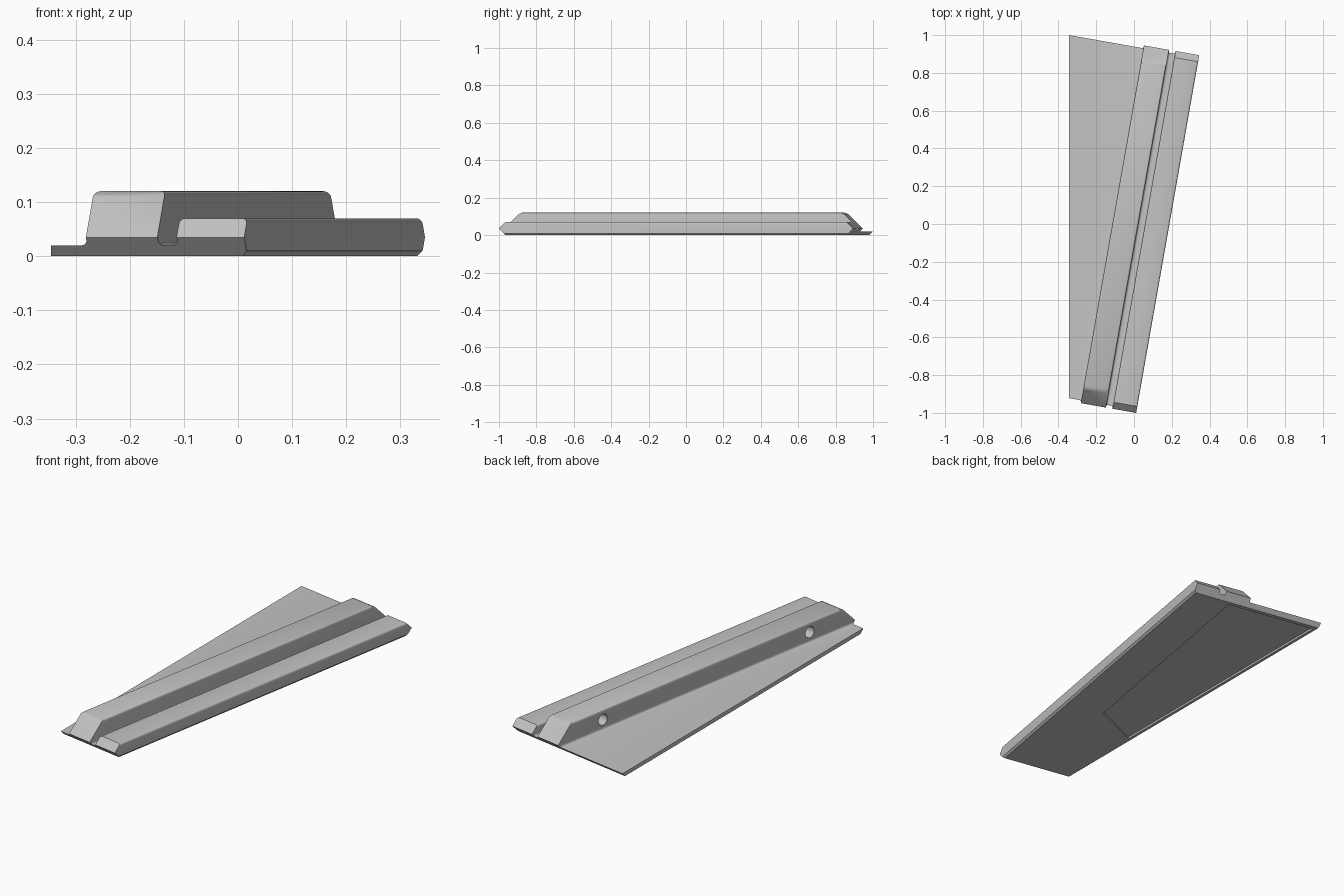
import bpy, bmesh, math
from mathutils import Matrix, Vector

if "Cube" in bpy.data.objects:
    bpy.data.objects.remove(bpy.data.objects["Cube"])

TILT = Matrix.Rotation(math.radians(-10), 4, 'Z')
FRONT, BACK, RIDGE = -0.983, 0.94, 0.035
EDGE_X = -0.345
FLOOR, LOW, TALL = 0.02, 0.07, 0.12
R = 0.01

grey = bpy.data.materials.new("light_grey")
grey.use_nodes = True
grey.diffuse_color = (0.55, 0.55, 0.55, 1)
grey.node_tree.nodes["Principled BSDF"].inputs["Base Color"].default_value = grey.diffuse_color


def make_object(name, bm):
    bmesh.ops.recalc_face_normals(bm, faces=bm.faces)
    mesh = bpy.data.meshes.new(name)
    bm.to_mesh(mesh)
    bm.free()
    mesh.materials.append(grey)
    obj = bpy.data.objects.new(name, mesh)
    bpy.context.collection.objects.link(obj)
    return obj


def prism(points, offset):
    """Close a flat outline and extrude it."""
    bm = bmesh.new()
    face = bm.faces.new([bm.verts.new(p) for p in points])
    ext = bmesh.ops.extrude_face_region(bm, geom=[face])
    verts = [g for g in ext["geom"] if isinstance(g, bmesh.types.BMVert)]
    bmesh.ops.translate(bm, verts=verts, vec=offset)
    return bm


def slice_off(bm, point, normal):
    """Cut away what lies beyond a plane and cap the cut."""
    cut = bmesh.ops.bisect_plane(bm, geom=bm.verts[:] + bm.edges[:] + bm.faces[:],
                                 plane_co=point, plane_no=normal, clear_outer=True)
    edges = [g for g in cut["geom_cut"] if isinstance(g, bmesh.types.BMEdge)]
    bmesh.ops.edgeloop_fill(bm, edges=edges)


def rounded(cx, cz, start, end, radius=R, steps=4):
    """Arc points across the section."""
    out = []
    for i in range(steps + 1):
        a = math.radians(start + (end - start) * i / steps)
        out.append((cx + radius * math.cos(a), cz + radius * math.sin(a)))
    return out


def rail(left, right, top):
    """Rail outline with rounded shoulders and filleted feet."""
    return (rounded(left - R, FLOOR + R, 270, 360)
            + rounded(left + R, top - R, 180, 90)
            + rounded(right - R, top - R, 90, 0))


# Cross section: thin plate, tall rail, groove, low rail
section = [(-0.7, 0), (-0.7, FLOOR)]
section += rail(-0.112, 0.022, TALL)
section += rounded(0.022 + R, FLOOR + R, 180, 270)
section += rail(0.058, 0.185, LOW)
section += [(0.185, R), (0.176, 0)]
bm = prism([(w, -1.2, z) for w, z in section], (0, 2.4, 0))

# Pointed ends: sloped above and below the ridge, eased at the tall rail's top
for end, s in ((FRONT, -1), (BACK, 1)):
    for slope in (1, -1):
        slice_off(bm, (0, end, RIDGE), (0, s, slope))
    rise = TALL - 0.008 - RIDGE
    slice_off(bm, (0, end - s * rise, RIDGE + rise), (0, s * 0.41, 1))

# Swing the rails and trim the plate along a straight side
bm.transform(TILT)
slice_off(bm, (EDGE_X, 0, 0), (-1, 0, 0))
body = make_object("railed_wedge_plate", bm)

# Shallow pocket in the underside
corners = [TILT @ Vector((w, v, -0.05)) for w, v in
           ((-0.02, 0.885), (-0.02, -0.333), (-0.249, -0.486), (-0.491, 0.885))]
cutters = [make_object("underside_pocket_cutter", prism(corners, (0, 0, 0.06)))]

# Blind round holes in the side of the tall rail
for v in (0.65, -0.69):
    bm = bmesh.new()
    bmesh.ops.create_cone(bm, cap_ends=True, segments=32, radius1=0.028, radius2=0.028, depth=0.15,
                          matrix=TILT @ Matrix.Translation((-0.13, v, 0.07))
                          @ Matrix.Rotation(math.pi / 2, 4, 'Y'))
    cutters.append(make_object("side_hole_cutter", bm))

bpy.ops.object.select_all(action='DESELECT')
bpy.context.view_layer.objects.active = body
body.select_set(True)
for cutter in cutters:
    mod = body.modifiers.new("cut", 'BOOLEAN')
    mod.operation = 'DIFFERENCE'
    mod.solver = 'EXACT'
    mod.object = cutter
    bpy.ops.object.modifier_apply(modifier=mod.name)
    bpy.data.objects.remove(cutter)

bpy.ops.object.shade_smooth_by_angle(angle=math.radians(30))
